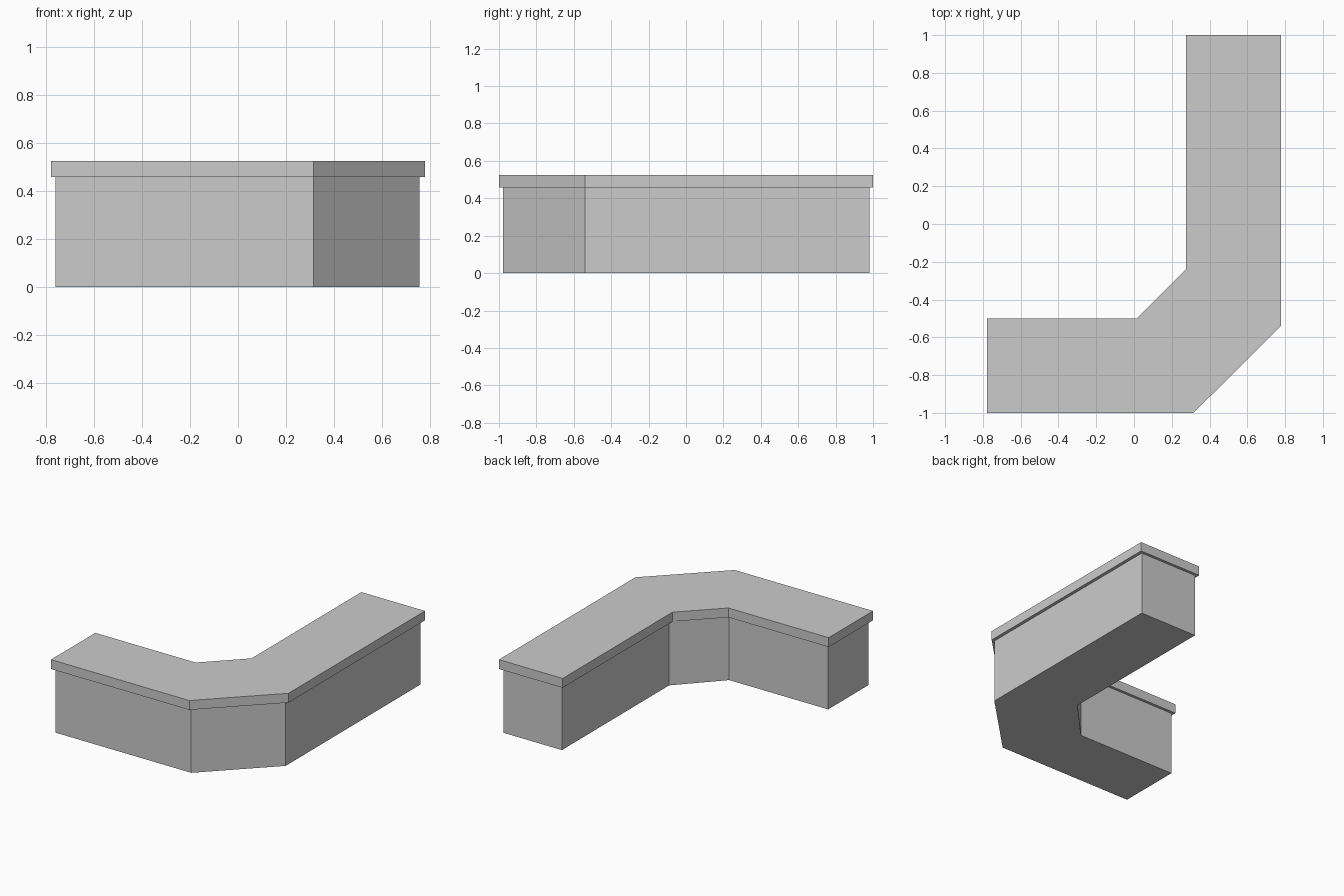
import bpy, bmesh

if "Cube" in bpy.data.objects:
    bpy.data.objects.remove(bpy.data.objects["Cube"])


def prism(name, outline, z0, z1):
    """Extrude a flat outline from z0 up to z1."""
    bm = bmesh.new()
    face = bm.faces.new([bm.verts.new((x, y, z0)) for x, y in outline])
    ext = bmesh.ops.extrude_face_region(bm, geom=[face], use_keep_orig=True)
    for v in ext["geom"]:
        if isinstance(v, bmesh.types.BMVert):
            v.co.z = z1
    bmesh.ops.recalc_face_normals(bm, faces=bm.faces)
    mesh = bpy.data.meshes.new(name)
    bm.to_mesh(mesh)
    bm.free()
    obj = bpy.data.objects.new(name, mesh)
    bpy.context.collection.objects.link(obj)
    return obj


# Counter body, inset under the worktop
prism("counter_base", [(-0.76, -0.978), (0.315, -0.978), (0.755, -0.54),
                       (0.755, 0.98), (0.295, 0.98), (0.295, -0.23),
                       (0.023, -0.52), (-0.76, -0.52)], 0, 0.458)

# Overhanging worktop slab
prism("counter_top", [(-0.778, -1), (0.315, -1), (0.778, -0.54),
                      (0.778, 1), (0.275, 1), (0.275, -0.24),
                      (0.015, -0.5), (-0.778, -0.5)], 0.458, 0.525)
